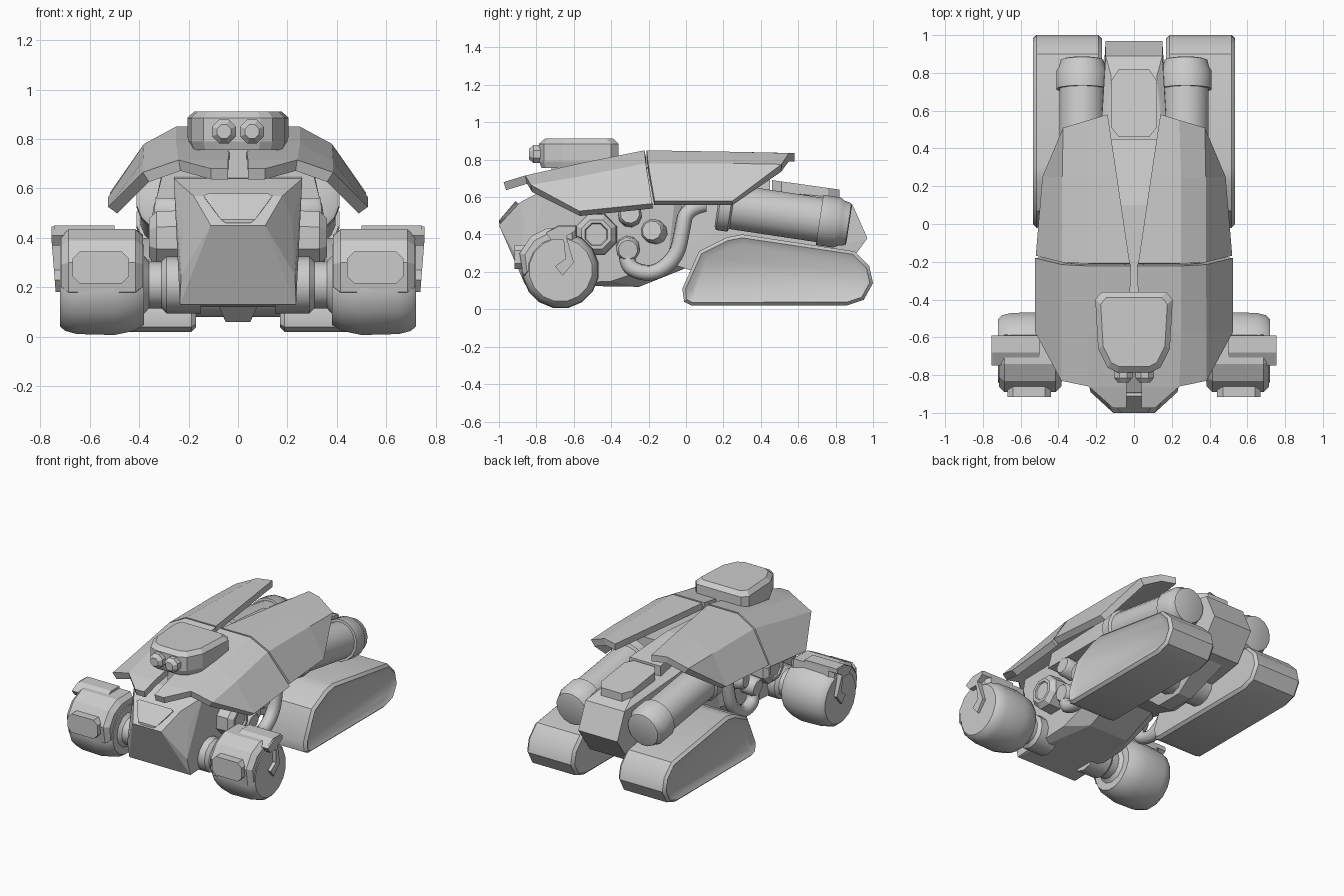
import bpy, bmesh, math
from mathutils import Vector

if "Cube" in bpy.data.objects:
    bpy.data.objects.remove(bpy.data.objects["Cube"])


def finish(bm, name, mirror=False, smooth=0, thick=0):
    me = bpy.data.meshes.new(name)
    bm.to_mesh(me)
    bm.free()
    ob = bpy.data.objects.new(name, me)
    bpy.context.collection.objects.link(ob)
    if smooth:
        bpy.ops.object.select_all(action='DESELECT')
        bpy.context.view_layer.objects.active = ob
        ob.select_set(True)
        bpy.ops.object.shade_smooth_by_angle(angle=math.radians(smooth))
    if thick:
        m = ob.modifiers.new("thickness", 'SOLIDIFY')
        m.thickness, m.offset, m.use_even_offset = thick, -1, True
    if mirror:
        m = ob.modifiers.new("mirror", 'MIRROR')
        m.use_mirror_merge = False
    return ob


def block(name, pts):
    """Faceted convex block from half its corners, symmetric in x."""
    bm = bmesh.new()
    for x, y, z in pts:
        bm.verts.new((x, y, z))
        bm.verts.new((-x, y, z))
    r = bmesh.ops.convex_hull(bm, input=bm.verts)
    bmesh.ops.delete(bm, geom=list({v for v in r["geom_interior"]
                                    if isinstance(v, bmesh.types.BMVert)}), context='VERTS')
    bmesh.ops.dissolve_limit(bm, angle_limit=0.03, verts=bm.verts, edges=bm.edges)
    bmesh.ops.recalc_face_normals(bm, faces=bm.faces)
    return finish(bm, name)


def prism(name, pts, x0, x1, chamfer=0, recess=0, smooth=0):
    """Side profile (y, z) extruded along x, mirrored to the other side."""
    bm = bmesh.new()
    a = [bm.verts.new((x0 + chamfer, y, z)) for y, z in pts]
    b = [bm.verts.new((x1 - chamfer, y, z)) for y, z in pts]
    caps = [bm.faces.new(a), bm.faces.new(b)]
    n = len(pts)
    for i in range(n):
        j = (i + 1) % n
        bm.faces.new((a[i], a[j], b[j], b[i]))
    bmesh.ops.recalc_face_normals(bm, faces=bm.faces)
    if chamfer:
        for f in caps:
            bmesh.ops.inset_region(bm, faces=[f], thickness=chamfer, depth=chamfer)
    if recess:
        bmesh.ops.inset_region(bm, faces=[caps[1]], thickness=0.035, depth=-recess)
    return finish(bm, name, True, smooth)


def turned(name, origin, axis, profile, n=16, smooth=35):
    """Revolve (distance, radius) pairs round an axis, mirrored in x."""
    bm = bmesh.new()
    o, d = Vector(origin), Vector(axis).normalized()
    u = d.orthogonal().normalized()
    w = d.cross(u)
    rings = []
    for t, r in profile:
        angs = [2 * math.pi * (i + .5) / n for i in range(n)]
        rings.append([bm.verts.new(o + d * t + (u * math.cos(k) + w * math.sin(k)) * r)
                      for k in angs])
    for p, q in zip(rings, rings[1:]):
        for i in range(n):
            j = (i + 1) % n
            bm.faces.new((p[i], p[j], q[j], q[i]))
    bm.faces.new(rings[0])
    bm.faces.new(rings[-1])
    bmesh.ops.recalc_face_normals(bm, faces=bm.faces)
    return finish(bm, name, True, smooth)


def plate(name, rows, thick=0.045):
    """Bent armour sheet through rows of points; None leaves a cell open."""
    bm = bmesh.new()
    vs = [[p and bm.verts.new(p) for p in row] for row in rows]
    for p, q in zip(vs, vs[1:]):
        for i in range(len(p) - 1):
            quad = (p[i], p[i + 1], q[i + 1], q[i])
            if all(quad):
                bm.faces.new(quad)
    bmesh.ops.remove_doubles(bm, verts=bm.verts, dist=0.001)
    bm.normal_update()
    if sum(f.normal.z for f in bm.faces) < 0:
        bmesh.ops.reverse_faces(bm, faces=bm.faces)
    return finish(bm, name, True, 0, thick)


# Hull
block("front_hull", [(.11, -.97, .38), (.11, -1, .45), (.18, -.89, .57), (.26, -.76, .64),
                     (.22, -.86, .46), (.23, -.89, .25), (.235, -.86, .13), (.24, -.4, .15),
                     (.15, -.25, .12), (.24, -.1, .25), (.15, .05, .24), (.25, -.05, .66)])
block("rear_hull", [(.15, .97, .38), (.15, .89, .56), (.12, .78, .6), (.15, .84, .2),
                    (.2, .2, .15), (.22, -.1, .25), (.2, -.1, .68), (.18, .4, .62)])
block("nose_panel", [(.14, -.915, .57), (.12, -.91, .58), (.07, -1, .475), (.05, -1, .46),
                     (.12, -.87, .54), (.05, -.95, .46)])
turned("rear_axle", (0, .45, .2), (1, 0, 0), [(.0, .12), (.2, .12)], 12)
block("belly_keel", [(.09, .2, .15), (.05, .3, .06), (.05, .5, .06), (.09, .8, .21)])
block("spine", [(.12, .45, .7), (.075, .1, .76), (.03, -.4, .76),
                (.12, .45, .5), (.08, .1, .5), (.03, -.4, .5)])
block("rear_deck_panel", [(x, y, .755 - .14 * y + dz) for dz in (0, -.1)
                          for x, y in ((.08, .46), (.12, .51), (.12, .76), (.08, .82))])

# Armour shell
plate("front_armour", [
    [(.04, -.975, .68), (.11, -.975, .68), None, None],
    [(.04, -.86, .715), (.24, -.86, .715), (.385, -.83, .665), (.385, -.83, .665)],
    [(.03, -.57, .78), (.25, -.57, .78), (.385, -.57, .71), (.525, -.57, .525)],
    [(.015, -.222, .85), (.25, -.222, .85), (.38, -.215, .78), (.525, -.18, .565)]])
plate("rear_armour", [
    [(.022, -.21, .85), (.25, -.21, .85), (.38, -.203, .78), (.52, -.168, .58)],
    [(.09, .25, .842), (.25, .25, .842), (.38, .25, .78), (.485, .25, .58)],
    [(.14, .58, .835), (.24, .55, .835), (.375, .51, .775), (.375, .51, .775)]])

# Turret and eyes
outline = [(.17, -.36), (.205, -.4), (.19, -.66), (.14, -.76), (.09, -.785)]
block("turret", [(x * s, -.57 + (y + .57) * s, z)
                 for s, z in ((.94, .755), (1, .79), (1, .885), (.86, .912))
                 for x, y in outline])
turned("eye", (.057, -.76, .83), (0, -1, 0), [(0, .052), (.055, .052), (.08, .03)], 8, 0)
block("turret_neck", [(.04, y, z) for y in (-.72, -.4) for z in (.6, .77)])

# Exhaust cylinders
turned("exhaust", (.275, .2, .555), (0, 1, -.15),
       [(-.03, .12), (-.02, .138), (.04, .138), (.05, .122), (.52, .122), (.52, .138),
        (.615, .138), (.635, .125), (.675, .115), (.68, .1)], 16)

# Tracks
prism("rear_track", [(-.02, .11), (-.01, .04), (.03, .02), (.86, .02), (.95, .05), (1, .14),
                     (.98, .23), (.9, .31), (.3, .4), (.22, .385), (.07, .31)],
      .17, .535, .018, .02, 35)

# Front wheels with fenders
turned("front_wheel", (0, -.67, .21), (1, 0, 0),
       [(.38, .165), (.42, .19), (.5, .207), (.65, .203), (.7, .19), (.72, .17)], 16)
prism("wheel_fender", [(-.87, .18), (-.89, .3), (-.83, .39), (-.74, .435), (-.59, .435),
                       (-.58, .3), (-.7, .17)], .385, .715, .03)
cx, cz = .555, .28
bm = bmesh.new()
shape = [(.085, .065), (.115, .035), (.115, -.035), (.085, -.065)]
shape += [(-x, -z) for x, z in shape]
face = bm.faces.new([bm.verts.new((cx + x, -.86, cz + z)) for x, z in shape])
ext = bmesh.ops.extrude_face_region(bm, geom=[face])["geom"]
for v in (g for g in ext if isinstance(g, bmesh.types.BMVert)):
    v.co.y = -.917
bmesh.ops.recalc_face_normals(bm, faces=bm.faces)
finish(bm, "fender_pad", True)
bracket = prism("wheel_bracket", [(-.75, .41), (-.68, .445), (-.59, .445), (-.59, .42),
                                  (-.64, .39), (-.6, .25), (-.66, .18), (-.7, .23),
                                  (-.645, .27), (-.655, .37), (-.72, .37)], .7, .755)
for v in bracket.data.vertices:  # lean the arm in towards the hub
    v.co.x -= max(0, .4 - v.co.z) * .08
block_top = [(-.75, .41), (-.68, .45), (-.59, .45), (-.59, .42), (-.72, .4)]
prism("bracket_top", block_top, .5, .745)
turned("front_axle", (0, -.67, .21), (1, 0, 0),
       [(.15, .115), (.29, .115), (.31, .095), (.36, .095), (.4, .14)], 12)

# Engine parts along the flanks
turned("drive_hub", (0, -.48, .4), (1, 0, 0),
       [(.15, .125), (.33, .115), (.36, .085), (.36, .065), (.35, .06)], 8, 0)
for i, (y, z, r, d) in enumerate([(-.31, .34, .065, (1, 0, -.1)), (-.14, .4, .065, (1, -.2, .1)),
                                  (-.3, .49, .065, (1, 0, .1))]):
    turned("engine_cylinder_%d" % i, (.12, y, z), d,
           [(0, r), (.2, r), (.22, r * .8)], 10)
block("engine_mount", [(.33, -.45, .56), (.33, .15, .56), (.3, -.45, .68), (.3, .15, .7)])

# Bent side pipes
for side in (-1, 1):
    cu = bpy.data.curves.new("side_pipe", 'CURVE')
    cu.dimensions, cu.bevel_depth, cu.bevel_resolution = '3D', .043, 2
    cu.use_fill_caps, cu.resolution_u = True, 4
    path = [(.28, -.32, .34), (.3, -.32, .24), (.31, -.26, .2), (.31, -.16, .19),
            (.31, -.05, .28), (.31, -.02, .42), (.3, .0, .54), (.28, .1, .56)]
    sp = cu.splines.new('NURBS')
    sp.points.add(len(path) - 1)
    for p, (x, y, z) in zip(sp.points, path):
        p.co = (side * x, y, z, 1)
    sp.order_u, sp.use_endpoint_u = 3, True
    bpy.context.collection.objects.link(bpy.data.objects.new("side_pipe", cu))
